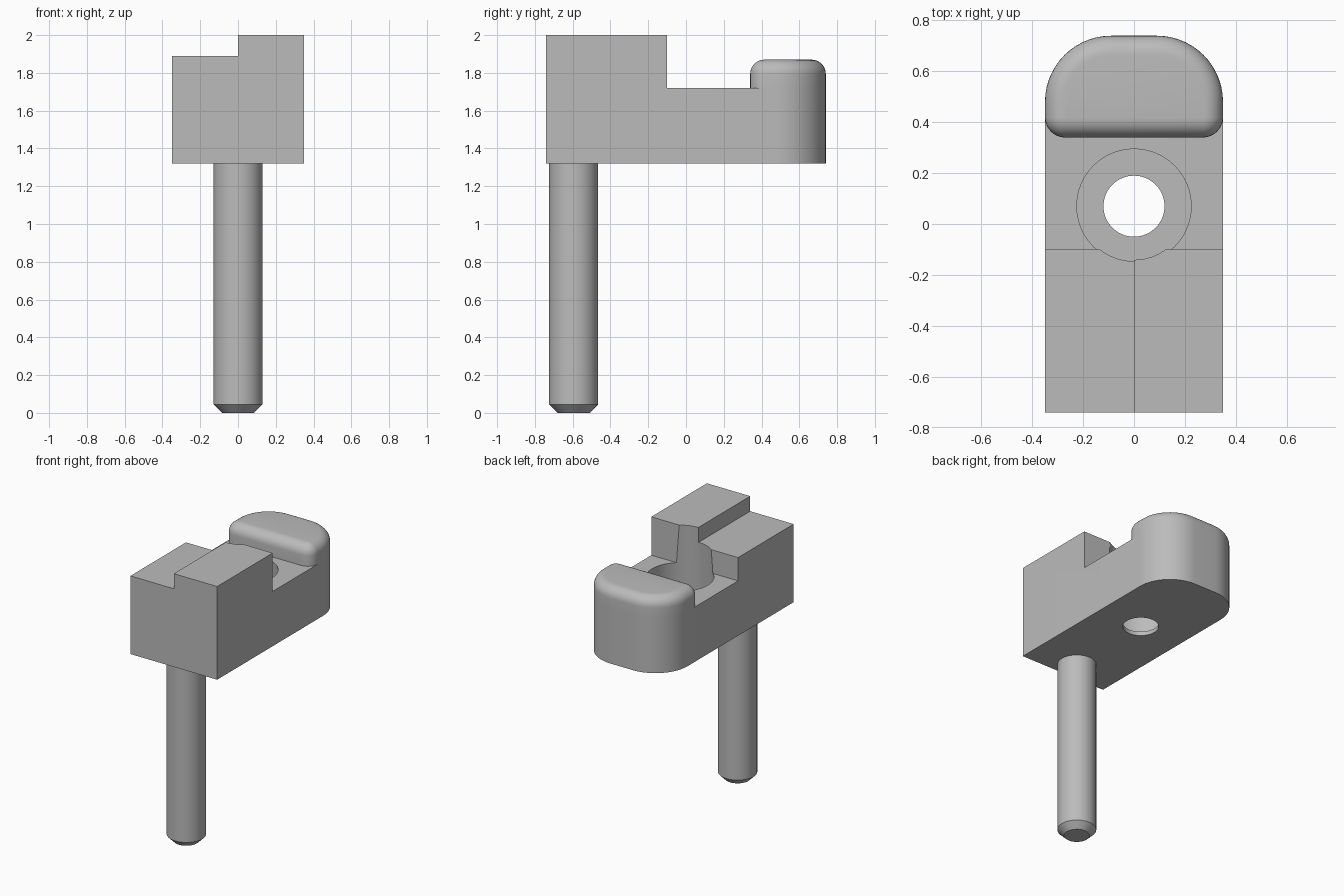
import bpy, bmesh
from math import sin, cos, pi

cube = bpy.data.objects.get("Cube")
if cube:
    bpy.data.objects.remove(cube, do_unlink=True)

grey = bpy.data.materials.new("plain grey")
grey.use_nodes = True
colour = (0.5, 0.5, 0.5, 1)
grey.diffuse_color = colour
grey.node_tree.nodes["Principled BSDF"].inputs["Base Color"].default_value = colour

HALF, END = 0.35, 0.74            # half width, half length
BASE, FLOOR, TOP = 1.32, 1.72, 2.0


def finish(bm, name):
    bmesh.ops.recalc_face_normals(bm, faces=bm.faces[:])
    mesh = bpy.data.meshes.new(name)
    bm.to_mesh(mesh)
    bm.free()
    mesh.materials.append(grey)
    obj = bpy.data.objects.new(name, mesh)
    bpy.context.collection.objects.link(obj)
    return obj


def lathe(name, rings, y, n=64):
    """Solid of revolution about a vertical axis, from (radius, height) rings."""
    bm = bmesh.new()
    loops = [[bm.verts.new((r * cos(2 * pi * i / n), y + r * sin(2 * pi * i / n), z))
              for i in range(n)] for r, z in rings]
    for a, b in zip(loops, loops[1:]):
        for i in range(n):
            j = (i + 1) % n
            bm.faces.new((a[i], a[j], b[j], b[i]))
    bm.faces.new(loops[0])
    bm.faces.new(loops[-1])
    return finish(bm, name)


def outline(y0, front_r, back_r=0.26, n=14):
    """Plan with large round back corners and optional round front corners."""
    pts = []
    corners = [(1, END - back_r, back_r, 0), (-1, END - back_r, back_r, pi / 2),
               (-1, y0 + front_r, front_r, pi), (1, y0 + front_r, front_r, 1.5 * pi)]
    for side, cy, r, start in corners:
        steps = n if r else 0
        for i in range(steps + 1):
            a = start + (pi / 2 * i / n)
            pts.append((side * (HALF - r) + r * cos(a), cy + r * sin(a)))
    return pts


def prism(name, pts, z0, z1, fillet=0):
    bm = bmesh.new()
    bottom = bm.faces.new([bm.verts.new((x, y, z0)) for x, y in pts])
    up = bmesh.ops.extrude_face_region(bm, geom=[bottom], use_keep_orig=True)["geom"]
    for v in up:
        if isinstance(v, bmesh.types.BMVert):
            v.co.z = z1
    if fillet:
        rim = [e for e in bm.edges if all(v.co.z > z1 - 1e-4 for v in e.verts)]
        bmesh.ops.bevel(bm, geom=rim, offset=fillet, segments=8, profile=0.5,
                        affect='EDGES', clamp_overlap=False)
    return finish(bm, name)


def box(name, x0, x1, y0, y1, z0, z1):
    return prism(name, [(x0, y0), (x1, y0), (x1, y1), (x0, y1)], z0, z1)


def cut(obj, cutter):
    mod = obj.modifiers.new("cut", 'BOOLEAN')
    mod.operation, mod.solver, mod.object = 'DIFFERENCE', 'EXACT', cutter
    bpy.context.view_layer.objects.active = obj
    bpy.ops.object.modifier_apply(modifier=mod.name)
    bpy.data.objects.remove(cutter, do_unlink=True)


# Clamp body: stepped front block, lower floor, counterbored hole
body = prism("clamp_body", outline(-END, 0), BASE, TOP)
cut(body, box("floor_cutter", -1, 1, -0.10, 1, FLOOR, 3))
cut(body, box("step_cutter", -1, 0, -1, 0.5, 1.89, 3))
cut(body, lathe("bore_cutter", [(0.12, 1.2), (0.12, 1.35), (0.243, 1.35), (0.206, 2.1)], 0.07))

# Rounded nose at the back
nose = prism("rounded_nose", outline(0.34, 0.08), FLOOR, 1.87, fillet=0.075)

# Chamfered pin under the front block
pin = lathe("support_pin", [(0.085, 0), (0.13, 0.045), (0.13, BASE + 0.02)], -0.595)

for obj in (body, nose, pin):
    bpy.ops.object.select_all(action='DESELECT')
    obj.select_set(True)
    bpy.context.view_layer.objects.active = obj
    bpy.ops.object.shade_smooth_by_angle(angle=0.5)
